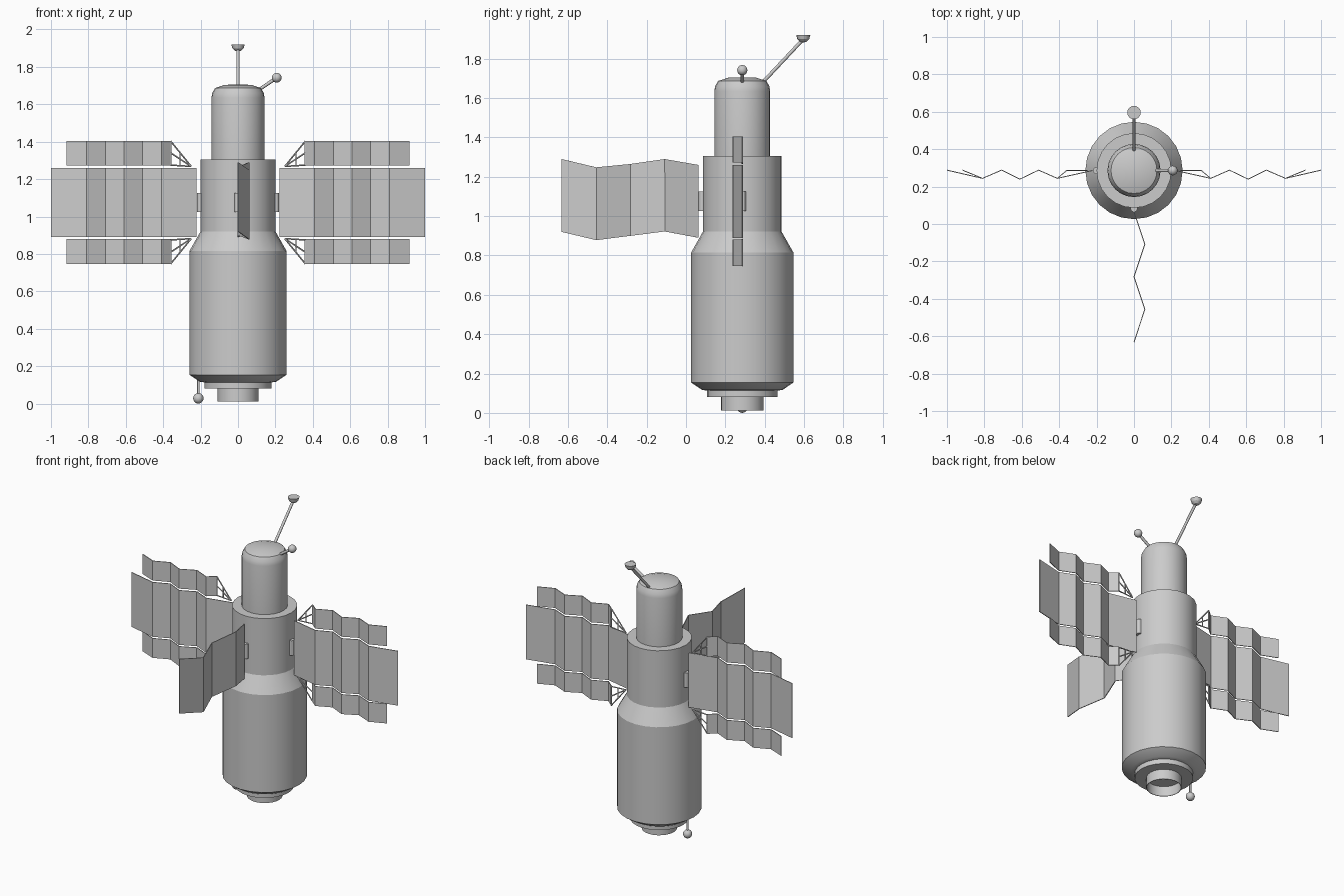
import bpy, bmesh, math
from mathutils import Vector

if "Cube" in bpy.data.objects:
    bpy.data.objects.remove(bpy.data.objects["Cube"])

CY = 0.286  # y of the hull axis


def finish(name, bm, smooth=None):
    bmesh.ops.recalc_face_normals(bm, faces=bm.faces)
    me = bpy.data.meshes.new(name)
    bm.to_mesh(me)
    bm.free()
    ob = bpy.data.objects.new(name, me)
    bpy.context.collection.objects.link(ob)
    if smooth:
        bpy.ops.object.select_all(action='DESELECT')
        bpy.context.view_layer.objects.active = ob
        ob.select_set(True)
        bpy.ops.object.shade_smooth_by_angle(angle=math.radians(smooth))
    return ob


def lathe(name, profile, center=(0, CY), sides=24):
    """Revolve (radius, z) points about a vertical axis."""
    bm = bmesh.new()
    vs = [bm.verts.new((center[0] + r, center[1], z)) for r, z in profile]
    es = [bm.edges.new(p) for p in zip(vs, vs[1:])]
    bmesh.ops.spin(bm, geom=vs + es, cent=(*center, 0), axis=(0, 0, 1),
                   angle=math.tau, steps=sides, use_duplicate=False)
    bmesh.ops.remove_doubles(bm, verts=bm.verts, dist=0.0005)
    return finish(name, bm, 28)


def rods(name, pairs, r, sides=8):
    """Thin round bars between pairs of points."""
    bm = bmesh.new()
    for a, b in pairs:
        a, b = Vector(a), Vector(b)
        d = b - a
        new = bmesh.ops.create_cone(bm, cap_ends=True, segments=sides,
                                    radius1=r, radius2=r, depth=d.length)['verts']
        bmesh.ops.rotate(bm, verts=new, matrix=d.to_track_quat('Z', 'Y').to_matrix())
        bmesh.ops.translate(bm, verts=new, vec=(a + b) / 2)
    return finish(name, bm, 50)


def ball(name, pos, r):
    bm = bmesh.new()
    bmesh.ops.create_uvsphere(bm, u_segments=16, v_segments=10, radius=r)
    bmesh.ops.translate(bm, verts=bm.verts, vec=pos)
    return finish(name, bm, 40)


def panel(name, path):
    """Folded sheet from (x, y, z_low, z_high) stations."""
    bm = bmesh.new()
    cols = [(bm.verts.new((x, y, a)), bm.verts.new((x, y, b))) for x, y, a, b in path]
    for (a, b), (c, d) in zip(cols, cols[1:]):
        bm.faces.new((a, c, d, b))
    ob = finish(name, bm)
    m = ob.modifiers.new("thickness", 'SOLIDIFY')
    m.thickness = 0.005
    m.offset = 0
    return ob


# hull: stepped body with rounded nose
lathe("hull", [(0, 0.08), (0.18, 0.08), (0.18, 0.113), (0.205, 0.117), (0.26, 0.154),
               (0.26, 0.815), (0.2, 0.921), (0.2, 1.306), (0.142, 1.306),
               (0.142, 1.635), (0.138, 1.66), (0.123, 1.687),
               (0.07, 1.704), (0, 1.706)])
# engine nozzle, open below
lathe("engine_nozzle", [(0.105, 0.082), (0.109, 0.082), (0.109, 0.012),
                        (0.105, 0.012), (0.105, 0.082)])

# side wings, left and right
folds = [(0.41, 0.244), (0.51, 0.288), (0.61, 0.24), (0.708, 0.288), (0.81, 0.244)]
for s, side in ((-1, "left"), (1, "right")):
    def wing(x0, x1, lo, hi):
        return [(s * x, y, lo, hi) for x, y in [(x0, CY)] + folds + [(x1, 0.288)]]
    panel(side + "_main_panel", wing(0.222, 1.0, 0.89, 1.26))
    panel(side + "_upper_panel", wing(0.36, 0.917, 1.272, 1.405))
    panel(side + "_lower_panel", wing(0.36, 0.917, 0.747, 0.88))
    # fan-shaped struts carrying the small panels
    bars = []
    for k in (-1, 1):
        def p(x, h):
            return (s * x, CY, 1.075 + k * h)
        hub = p(0.25, 0.193)
        bars += [(hub, p(0.36, 0.328)), (hub, p(0.36, 0.265)), (hub, p(0.36, 0.2)),
                 (p(0.36, 0.2), p(0.36, 0.328)), (p(0.31, 0.198), p(0.31, 0.266))]
    rods(side + "_panel_struts", bars, 0.004, 6)
    lathe(side + "_hinge", [(0, 1.025), (0.019, 1.025), (0.019, 1.125), (0, 1.125)],
          (s * 0.201, CY), 12)

# front wing
panel("front_panel", [(0, 0.064, 0.89, 1.26), (0.058, -0.108, 0.922, 1.29),
                      (0, -0.282, 0.9, 1.265), (0.058, -0.456, 0.878, 1.248),
                      (0, -0.632, 0.92, 1.29)])
lathe("front_hinge", [(0, 1.025), (0.019, 1.025), (0.019, 1.125), (0, 1.125)],
      (0, CY - 0.203), 12)

# nose antennas
rods("dish_mast", [((0, 0.39, 1.68), (0, 0.592, 1.895))], 0.009)
lathe("dish", [(0, 1.882), (0.017, 1.886), (0.03, 1.899), (0.036, 1.921), (0, 1.921)],
      (0, 0.596), 16)
rods("ball_mast", [((0.1, CY, 1.67), (0.207, CY, 1.742))], 0.009)
ball("ball_antenna", (0.207, CY, 1.742), 0.026)

# tail antenna
rods("tail_mast", [((-0.212, CY, 0.16), (-0.212, CY, 0.03))], 0.007)
ball("tail_ball", (-0.212, CY, 0.028), 0.028)
